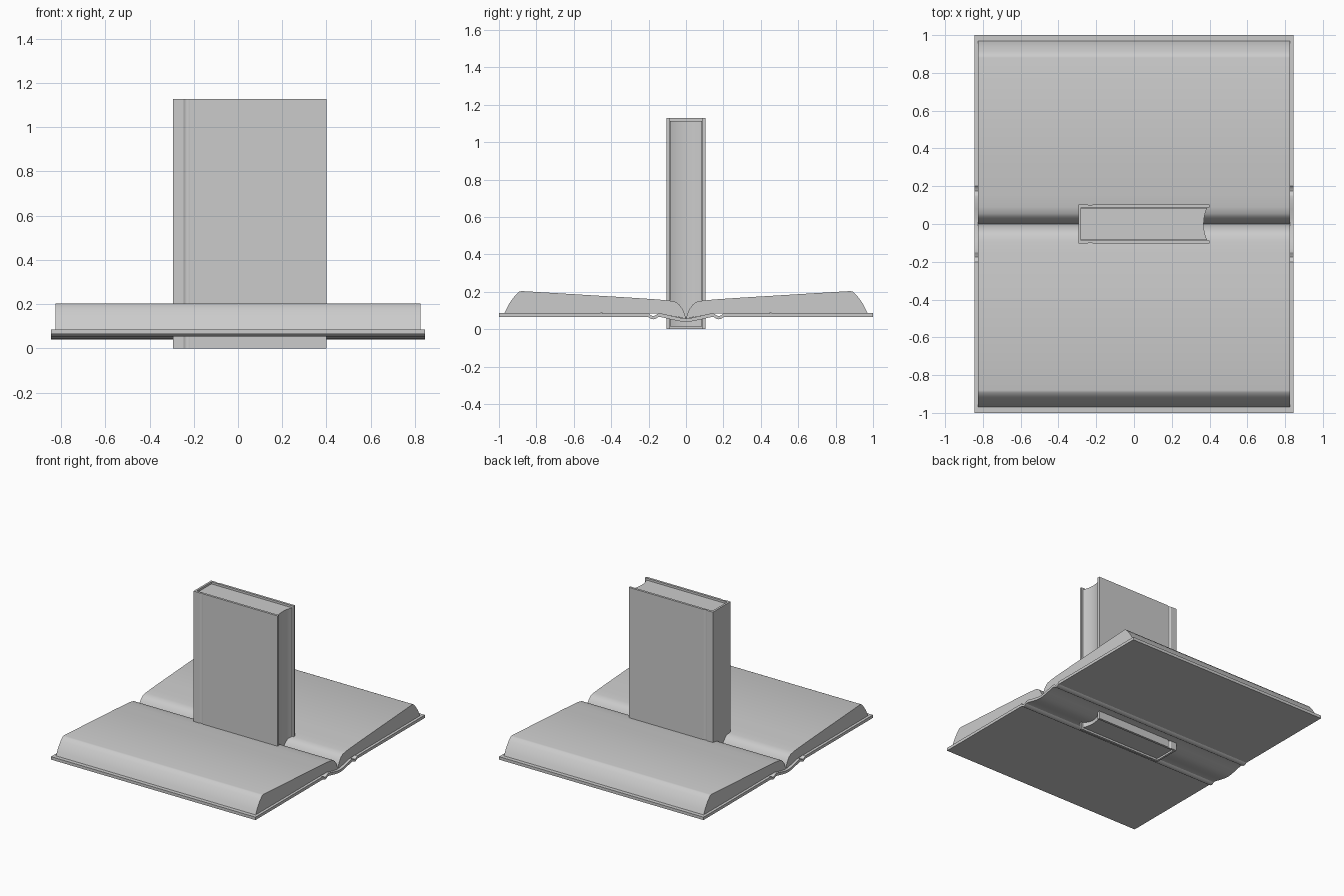
import bpy, bmesh, math

if "Cube" in bpy.data.objects:
    bpy.data.objects.remove(bpy.data.objects["Cube"])


def extrude(name, outline, axis, lo, hi, angle=30):
    """Extrude a closed 2D outline along x (outline is y,z) or z (outline is x,y)."""
    def place(p, t):
        return (t, p[0], p[1]) if axis == 'x' else (p[0], p[1], t)
    bm = bmesh.new()
    a = [bm.verts.new(place(p, lo)) for p in outline]
    b = [bm.verts.new(place(p, hi)) for p in outline]
    n = len(outline)
    for i in range(n):
        j = (i + 1) % n
        bm.faces.new((a[i], a[j], b[j], b[i]))
    caps = [bm.faces.new(a), bm.faces.new(b)]
    bmesh.ops.recalc_face_normals(bm, faces=bm.faces)
    bmesh.ops.triangulate(bm, faces=caps)
    me = bpy.data.meshes.new(name)
    bm.to_mesh(me)
    bm.free()
    ob = bpy.data.objects.new(name, me)
    bpy.context.collection.objects.link(ob)
    bpy.ops.object.select_all(action='DESELECT')
    ob.select_set(True)
    bpy.context.view_layer.objects.active = ob
    bpy.ops.object.shade_smooth_by_angle(angle=math.radians(angle))
    return ob


def flip(pts):
    """Mirror a half outline across its first coordinate, in reverse order."""
    return [(-u, v) for u, v in reversed(pts) if u > 0]


# Open book cover: thin sheet with a dipped spine and two hinge grooves
under = [(0, .040), (.03, .042), (.08, .052), (.13, .064), (.15, .064),
         (.163, .056), (.175, .053), (.188, .056), (.20, .064), (1, .064)]
upper = [(0, .058), (.03, .061), (.08, .072), (.13, .084), (.15, .083),
         (.163, .074), (.175, .070), (.188, .074), (.20, .085), (1, .086)]
top_side = flip(upper) + upper
low_side = flip(under) + under
extrude("open_cover", low_side + top_side[::-1], 'x', -.845, .845)

# Open page blocks: curl up from the gutter, slope to the fore edge
page = [(0, .058), (.008, .085), (.02, .110), (.037, .132), (.055, .146),
        (.09, .153), (.15, .159), (.3, .169), (.88, .204), (.893, .200),
        (.915, .178), (.94, .145), (.957, .115), (.97, .086),
        (.2, .085), (.13, .083), (.06, .068)]
for side, label in ((1, "back"), (-1, "front")):
    extrude("open_pages_" + label, [(side * y, z) for y, z in page],
            'x', -.825, .825)

# Standing book cover: U-shaped wrap with a hinge groove near the spine
T = .017
outer = [(-.295, .104), (-.247, .104), (-.24, .099), (-.232, .097),
         (-.224, .099), (-.217, .104), (.40, .104)]
inner = [(.40, .104 - T), (-.280, .104 - T)]
half = outer + inner
wrap = half + [(x, -y) for x, y in reversed(half)]
extrude("standing_cover", wrap, 'z', 0, 1.128)

# Standing page block: recessed, with a concave fore edge
fore = []
for i in range(13):
    y = -.086 + .172 * i / 12
    fore.append((.387 - .018 * (1 - (y / .086) ** 2), y))
extrude("standing_pages", [(-.281, .086), (-.281, -.086)] + fore,
        'z', .014, 1.113)
